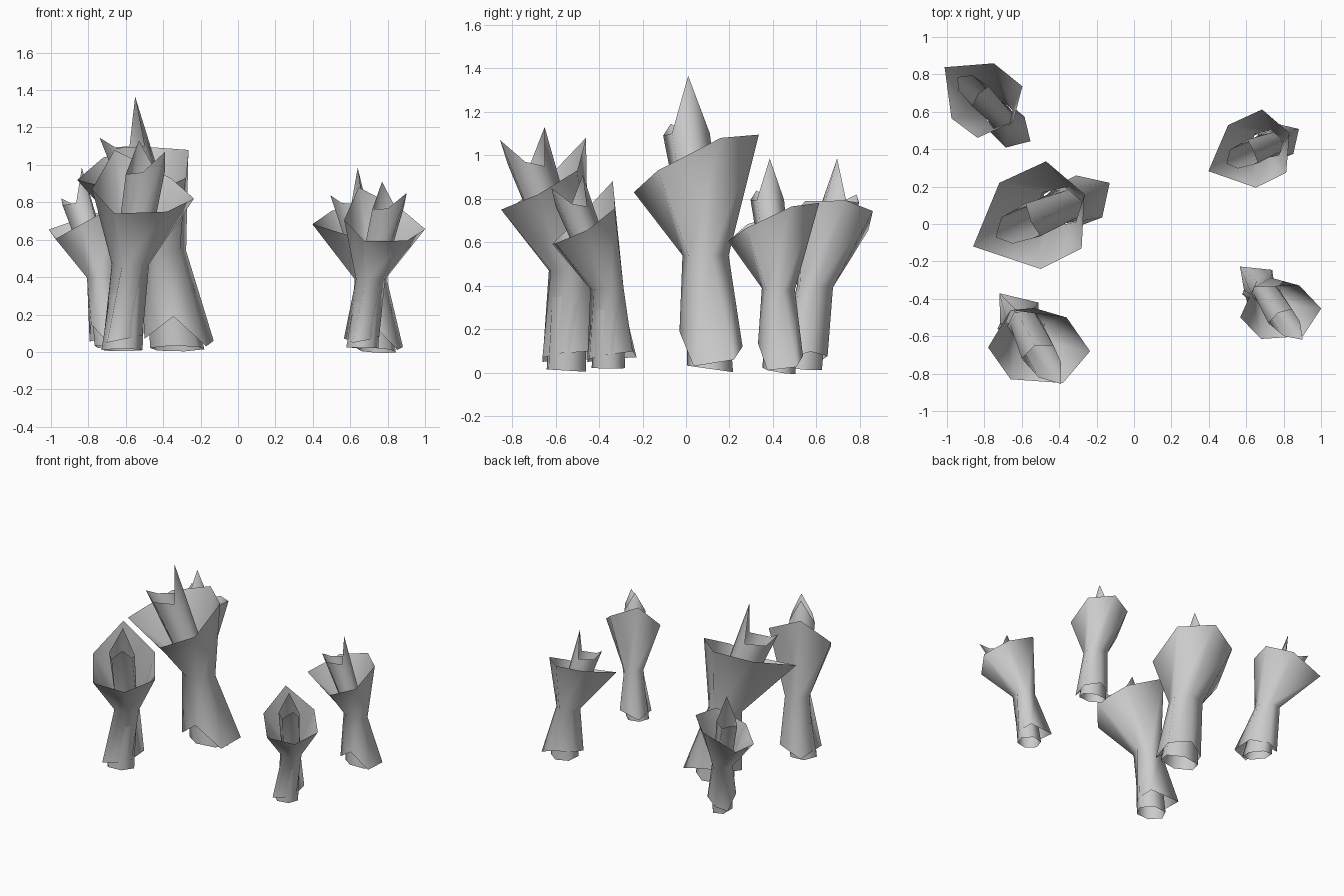
import bpy, bmesh
from math import cos, sin, radians
from mathutils import Matrix, Vector

cube = bpy.data.objects.get("Cube")
if cube:
    bpy.data.objects.remove(cube, do_unlink=True)

grey = bpy.data.materials.new("pale_grey")
grey.use_nodes = True
grey.diffuse_color = (0.6, 0.6, 0.6, 1)
grey.node_tree.nodes["Principled BSDF"].inputs["Base Color"].default_value = (0.6, 0.6, 0.6, 1)


def hexagon(x, y, z, rx, ry, phase, slope=0):
    """Six-sided ring, counter-clockwise from the phase angle, sloping along y."""
    angles = [radians(phase + 60 * i) for i in range(6)]
    return [(x + rx * cos(a), y + ry * sin(a), z + slope * ry * sin(a)) for a in angles]


def sheath(name, rings):
    """Open tube skinned through six-point rings, bottom to top."""
    bm = bmesh.new()
    loops = [[bm.verts.new(p) for p in ring] for ring in rings]
    for low, high in zip(loops, loops[1:]):
        for i in range(6):
            j = (i + 1) % 6
            bm.faces.new((low[i], low[j], high[j], high[i]))
    mesh = bpy.data.meshes.new(name)
    bm.to_mesh(mesh)
    bm.free()
    mesh.materials.append(grey)
    mesh.shade_smooth()
    return mesh


# Tall plant: flared foot, narrow waist, slanted funnel mouth
tall_leaf = sheath("tall_leaf", [
    [(-.345, -.03, .19), (-.17, .035, .03), (-.13, .22, .06),
     (-.31, .26, .12), (-.48, .16, .1), (-.5, .03, .07)],
    hexagon(-.4, .09, .54, .127, .11, 255),
    [(-.5, -.24, .83), (-.28, -.13, .93), (-.265, .16, 1.08),
     (-.47, .335, 1.095), (-.72, .22, 1.04), (-.86, -.12, .92)]])

# Its inner shoot, with the spike at the back of the mouth
tall_shoot = sheath("tall_shoot", [
    hexagon(-.325, .11, .018, .15, .11, 255, -.14),
    hexagon(-.395, .09, .54, .105, .09, 255),
    [(-.65, -.105, 1.09), (-.5, -.065, 1.1), (-.55, .01, 1.365),
     (-.58, .11, 1.1), (-.71, .035, 1.09), (-.74, -.07, 1.145)]])

# Short plant: hooded funnel with its peak at the back
short_leaf = sheath("short_leaf", [
    [(-.72, -.37, .06), (-.715, -.53, .06), (-.7, -.66, .05),
     (-.6, -.66, .07), (-.51, -.57, .09), (-.51, -.42, .1)],
    hexagon(-.575, -.54, .47, .1, .1, 125),
    [(-.66, -.46, 1.08), (-.78, -.66, .87), (-.66, -.83, .74),
     (-.38, -.85, .75), (-.235, -.68, .82), (-.36, -.5, .93)]])

short_shoot = sheath("short_shoot", [
    hexagon(-.62, -.55, .01, .11, .1, 125, -.06),
    hexagon(-.575, -.54, .47, .085, .085, 125),
    [(-.53, -.65, 1.13), (-.6, -.72, .95), (-.51, -.82, .96),
     (-.39, -.855, 1.07), (-.39, -.74, .97), (-.43, -.65, .95)]])


def place(name, parts, spike, target, turn=0, size=1, lean=0, heading=0):
    """Copy a plant: turn and scale it about its spike, then lean it to a heading."""
    h = radians(heading)
    move = (Matrix.Translation(target)
            @ Matrix.Rotation(radians(lean), 4, Vector((-sin(h), cos(h), 0)))
            @ Matrix.Rotation(radians(turn), 4, "Z")
            @ Matrix.Scale(size, 4) @ Matrix.Translation(-Vector(spike)))
    for part, mesh in parts.items():
        obj = bpy.data.objects.new(f"{name}_{part}", mesh)
        obj.matrix_world = move
        bpy.context.collection.objects.link(obj)


tall = {"leaf": tall_leaf, "shoot": tall_shoot}
short = {"leaf": short_leaf, "shoot": short_shoot}
tall_spike, short_spike = (-.55, .01, 1.365), (-.53, -.65, 1.13)

place("centre_plant", tall, tall_spike, tall_spike)
place("back_left_plant", tall, tall_spike, (.64, .385, .985), 0, .718, -4, 205)
place("back_right_plant", tall, tall_spike, (-.835, .695, .985), -64, .72, 3, 105)
place("front_right_plant", short, short_spike, short_spike)
place("front_left_plant", short, short_spike, (.77, -.475, .91), 8, .8, 3.5, -65)
